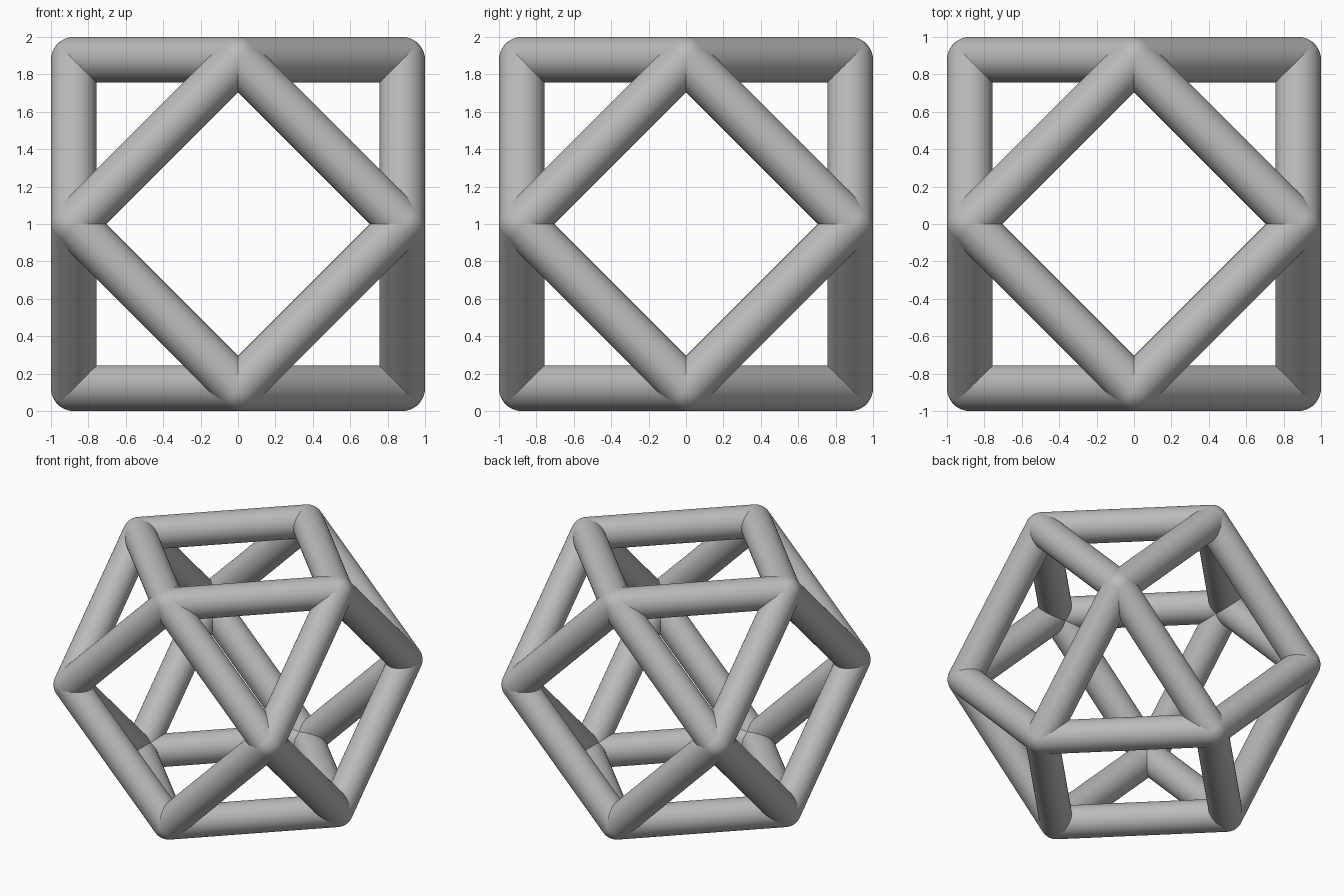
import bpy
import math
from itertools import combinations, product
from mathutils import Vector

cube = bpy.data.objects.get("Cube")
if cube:
    bpy.data.objects.remove(cube, do_unlink=True)

RADIUS = 0.122
REACH = 1 - RADIUS
CENTRE = Vector((0, 0, 1))

grey = bpy.data.materials.new("plain grey")
grey.use_nodes = True
colour = (0.5, 0.5, 0.5, 1)
grey.diffuse_color = colour
grey.node_tree.nodes["Principled BSDF"].inputs["Base Color"].default_value = colour


def finish(name):
    ob = bpy.context.object
    ob.name = name
    ob.data.materials.append(grey)
    bpy.ops.object.shade_smooth_by_angle(angle=math.radians(40))
    return ob


# Corners of a cuboctahedron: the edge midpoints of a cube
corners = [Vector(p) * REACH for p in product((-1, 0, 1), repeat=3)
           if p.count(0) == 1]

# Round joint at every corner
for i, c in enumerate(corners):
    bpy.ops.mesh.primitive_uv_sphere_add(segments=48, ring_count=24,
                                         radius=RADIUS, location=CENTRE + c)
    finish(f"joint_{i + 1}")

# Round strut between every pair of neighbouring corners
edge = REACH * math.sqrt(2)
pairs = [(a, b) for a, b in combinations(corners, 2)
         if abs((a - b).length - edge) < 0.01]
for i, (a, b) in enumerate(pairs):
    bpy.ops.mesh.primitive_cylinder_add(
        vertices=48, radius=RADIUS, depth=edge, end_fill_type='NOTHING',
        location=CENTRE + (a + b) / 2,
        rotation=(b - a).to_track_quat('Z', 'Y').to_euler())
    finish(f"strut_{i + 1}")
